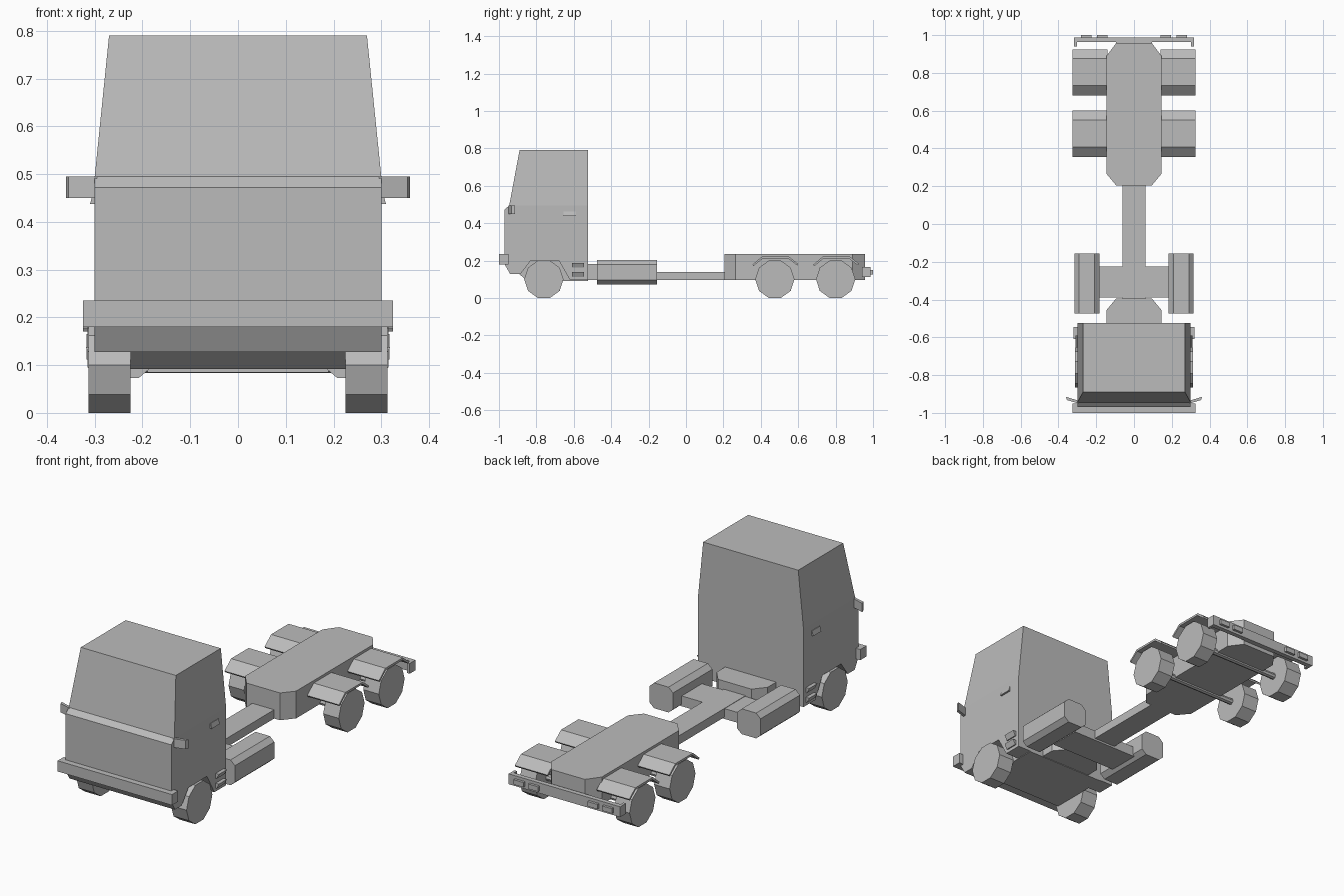
import bpy
import bmesh
import math
from mathutils import Vector

if "Cube" in bpy.data.objects:
    bpy.data.objects.remove(bpy.data.objects["Cube"], do_unlink=True)

GREY = (0.5, 0.5, 0.5, 1)
paint = bpy.data.materials.new("plain grey")
paint.use_nodes = True
paint.diffuse_color = GREY
bsdf = paint.node_tree.nodes["Principled BSDF"]
bsdf.inputs["Base Color"].default_value = GREY
bsdf.inputs["Roughness"].default_value = 0.8


def prism(name, points, axis, low, high):
    """Extrude a 2D outline along an axis; the outline uses the other two axes in order."""
    bm = bmesh.new()

    def place(p, t):
        co = list(p)
        co.insert("xyz".index(axis), t)
        return bm.verts.new(co)

    a = [place(p, low) for p in points]
    b = [place(p, high) for p in points]
    bm.faces.new(a)
    bm.faces.new(b)
    for i in range(len(a)):
        j = (i + 1) % len(a)
        bm.faces.new((a[i], a[j], b[j], b[i]))
    bmesh.ops.recalc_face_normals(bm, faces=bm.faces)
    mesh = bpy.data.meshes.new(name)
    bm.to_mesh(mesh)
    bm.free()
    mesh.materials.append(paint)
    obj = bpy.data.objects.new(name, mesh)
    bpy.context.collection.objects.link(obj)
    return obj


def box(name, x, y, z):
    return prism(name, [(x[0], y[0]), (x[1], y[0]), (x[1], y[1]), (x[0], y[1])], "z", *z)


def mirrored(obj):
    """Copy a left-hand part to the right-hand side."""
    mod = obj.modifiers.new("mirror", "MIRROR")
    mod.use_axis[0] = True
    mod.use_mirror_merge = False
    return obj


def ring(y, z, radius, sides, turn=0.0):
    return [(y + radius * math.cos(turn + math.tau * i / sides),
             z + radius * math.sin(turn + math.tau * i / sides)) for i in range(sides)]


# Cab: lower body with wheel arches
prism("cab_body", [(-.97, .18), (-.94, .128), (-.885, .128), (-.83, .2), (-.68, .2),
                   (-.62, .095), (-.525, .095), (-.525, .495), (-.945, .495), (-.97, .472)],
      "x", -.3, .3)
for obj in [bpy.data.objects["cab_body"]]:
    # Hollow the wheel wells visually with a narrower floor between the wheels
    prism("cab_floor", [(-.9, .135), (-.85, .092), (-.525, .092), (-.525, .21), (-.9, .21)],
          "x", -.225, .225)

# Cab: tapered upper body
upper = prism("cab_upper", [(-.945, .495), (-.525, .495), (-.525, .79), (-.89, .79)],
              "x", -.3, .3)
for v in upper.data.vertices:
    if v.co.z > .7:
        v.co.x *= .9

# Front bumper
box("front_bumper", (-.325, .325), (-1, -.95), (.18, .235))

# Angled mirrors, door handles and cab steps
mirrored(prism("mirror", [(.295, -.95), (.355, -.932), (.36, -.915), (.295, -.935)],
               "z", .45, .495))
mirrored(prism("door_handle", [(.298, .462), (.303, .462), (.31, .437), (.298, .437)],
               "y", -.655, -.59))
for name, z in (("upper_step", .162), ("lower_step", .112)):
    mirrored(prism(name, [(.295, z), (.306, z), (.319, z + .026), (.295, z + .026)],
                   "y", -.61, -.545))

# Chassis: rail, cab mount, tank carrier and rear deck
box("chassis_rail", (-.062, .062), (-.53, .21), (.095, .14))
prism("cab_mount", [(-.145, -.53), (.145, -.53), (.145, -.455), (.095, -.395),
                    (-.095, -.395), (-.145, -.455)], "z", .095, .182)
box("tank_carrier", (-.19, .19), (-.39, -.225), (.085, .138))
prism("rear_deck", [(-.095, .205), (.095, .205), (.145, .265), (.145, .89), (.095, .957),
                    (-.095, .957), (-.145, .89), (-.145, .265)], "z", .095, .235)

# Side tanks with chamfered edges
mirrored(prism("side_tank", [(.182, .095), (.208, .073), (.29, .073), (.315, .095),
                             (.315, .18), (.29, .203), (.208, .203), (.182, .18)],
               "y", -.475, -.155))

# Ten-sided wheels
for name, y in (("front", -.76), ("middle", .475), ("rear", .8)):
    mirrored(prism(name + "_wheel", ring(y, .1, .105, 10), "x", .225, .313))
    if y > 0:
        prism(name + "_axle", ring(y, .1, .016, 8), "x", -.23, .23)
        # Thin folded mudguard above the wheel
        outline = [(-.12, .178), (-.068, .222), (.075, .222), (.125, .182)]
        inner = [(-.115, .17), (-.064, .211), (.071, .211), (.12, .174)]
        mirrored(prism(name + "_mudguard",
                       [(y + a, z) for a, z in outline + inner[::-1]], "x", .14, .325))

# Rear bumper with returned ends and lamps
prism("rear_bumper", [(-.317, .94), (-.302, .94), (-.302, .963), (.302, .963), (.302, .94),
                      (.317, .94), (.317, .987), (-.317, .987)], "z", .112, .165)
for name, x in (("inner_lamp", (.14, .196)), ("outer_lamp", (.224, .28))):
    mirrored(box(name, x, (.985, 1), (.125, .15)))
box("bumper_bracket", (-.095, .095), (.95, .97), (.115, .16))
